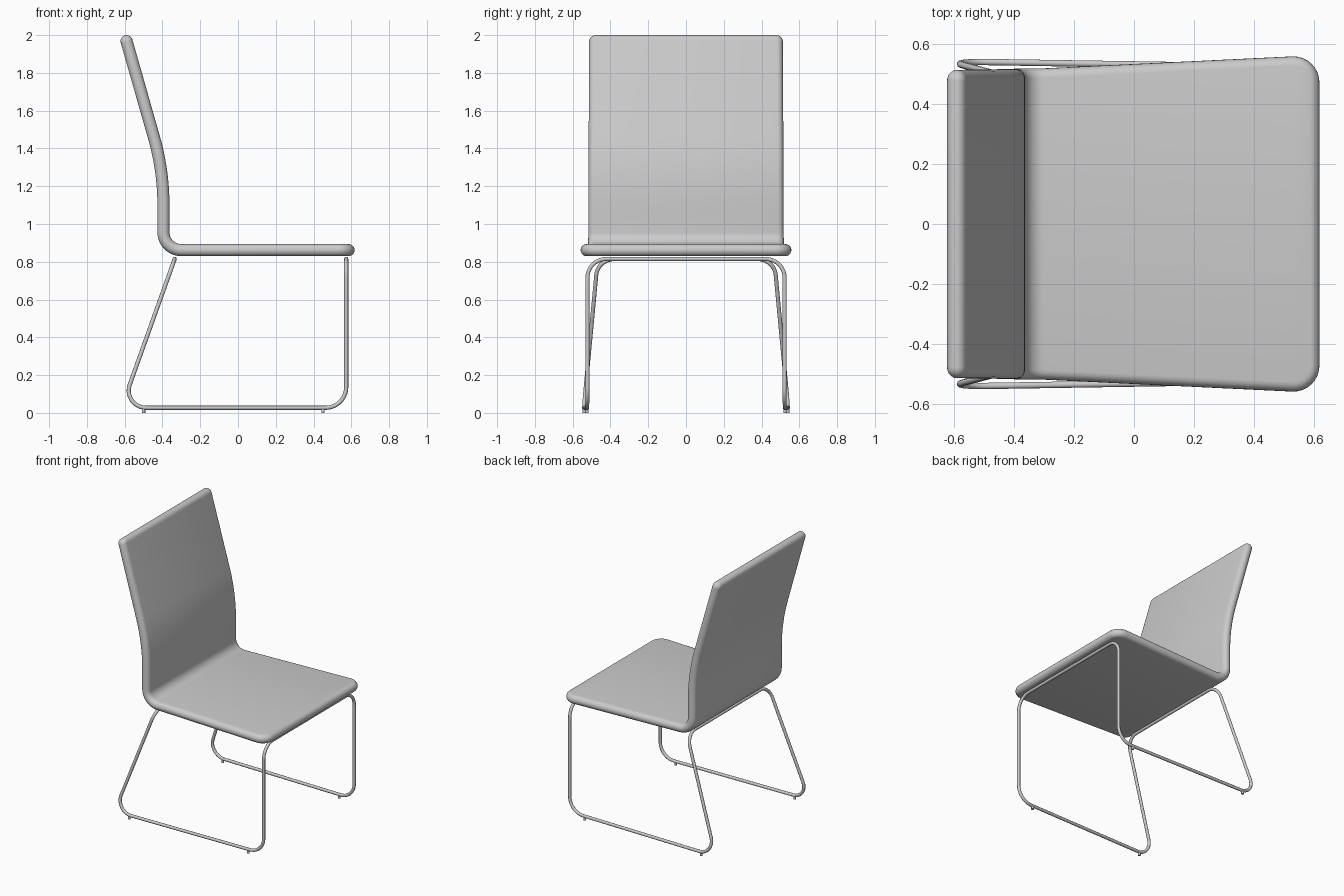
import bpy, bmesh
from math import sin, cos, tan, pi, radians, hypot
from mathutils import Vector

cube = bpy.data.objects.get("Cube")
if cube:
    bpy.data.objects.remove(cube, do_unlink=True)

grey = bpy.data.materials.new("neutral_grey")
grey.use_nodes = True
colour = (0.6, 0.6, 0.6, 1)
grey.diffuse_color = colour
grey.node_tree.nodes["Principled BSDF"].inputs["Base Color"].default_value = colour


def activate(obj):
    bpy.ops.object.select_all(action='DESELECT')
    obj.select_set(True)
    bpy.context.view_layer.objects.active = obj


def finish(obj):
    obj.data.materials.clear()
    obj.data.materials.append(grey)
    activate(obj)
    bpy.ops.object.shade_smooth_by_angle(angle=radians(40))


# Padded shell: a flat rounded sheet bent along this side profile (length, turn)
R = 0.032
PIECES = [(0.53, 0), (0.3635, radians(-15.9)), (0.143, 0), (0.149, pi / 2), (0.885, 0)]
LENGTH = sum(p[0] for p in PIECES)
FOLD = LENGTH - 0.885


def bend(s, y, h):
    """Map distance along the shell, sideways offset and height to space."""
    x, z, a = -0.59, 1.968, radians(-74.1)
    for i, (length, turn) in enumerate(PIECES):
        last = i == len(PIECES) - 1
        d = s if last else min(s, length)
        if turn:
            k = turn / length
            x += (sin(a + k * d) - sin(a)) / k
            z -= (cos(a + k * d) - cos(a)) / k
            a += k * d
        else:
            x += d * cos(a)
            z += d * sin(a)
        s -= d
        if s <= 0 and not last:
            break
    return Vector((x - h * sin(a), y, z + h * cos(a)))


def half_width(s):
    if s < FOLD:
        return 0.513 + 0.005 * s / FOLD - R
    return 0.518 + 0.04 * (s - FOLD) / (LENGTH - FOLD) - R


def corner(s, radius, start):
    """Quarter round of the outline: (s, y, normal s, normal y)."""
    w = half_width(s)
    cs = s + radius if start else s - radius
    pts = []
    for i in range(9):
        t = pi / 2 * i / 8
        ns, ny = (-cos(t), sin(t)) if start else (sin(t), cos(t))
        pts.append((cs + radius * ns, w - radius + radius * ny, ns, ny))
    return pts


half = corner(0, 0.004, True)
pos = 0
for length, turn in PIECES[:-1]:
    steps = 12 if turn else 2
    half += [(pos + length * i / steps, half_width(pos + length * i / steps), 0, 1)
             for i in range(1, steps + 1)]
    pos += length
half += corner(LENGTH, 0.055, False)
outline = half + [(s, -y, ns, -ny) for s, y, ns, ny in reversed(half)]

bm = bmesh.new()
rings = []
for j in range(11):
    phi = -pi / 2 + pi * j / 10
    rings.append([bm.verts.new(bend(s + R * cos(phi) * ns, y + R * cos(phi) * ny, R * sin(phi)))
                  for s, y, ns, ny in outline])
n = len(outline)
for low, high in zip(rings, rings[1:]):
    for i in range(n):
        k = (i + 1) % n
        bm.faces.new((low[i], low[k], high[k], high[i]))
for ring in (rings[0], rings[-1]):
    for i in range(n // 2 - 1):
        bm.faces.new((ring[i], ring[i + 1], ring[n - 2 - i], ring[n - 1 - i]))
bmesh.ops.recalc_face_normals(bm, faces=bm.faces)
mesh = bpy.data.meshes.new("padded_seat_and_back")
bm.to_mesh(mesh)
bm.free()
shell = bpy.data.objects.new("padded_seat_and_back", mesh)
bpy.context.collection.objects.link(shell)
finish(shell)

# Sled frame: one closed tube with rounded corners
side = [(0.573, 0.522, 0.815), (0.573, 0.522, 0.027),
        (-0.617, 0.541, 0.027), (-0.335, 0.467, 0.815)]
corners = [Vector(p) for p in side]
corners += [Vector((x, -y, z)) for x, y, z in reversed(side)]
cuts = [0.10, 0.11, 0.13, 0.09]
cuts += cuts[::-1]

curve = bpy.data.curves.new("sled_frame", 'CURVE')
curve.dimensions = '3D'
curve.bevel_depth = 0.011
curve.bevel_resolution = 3
curve.resolution_u = 10
spline = curve.splines.new('BEZIER')
spline.bezier_points.add(2 * len(corners) - 1)
spline.use_cyclic_u = True
for i, c in enumerate(corners):
    to_prev = (corners[i - 1] - c).normalized()
    to_next = (corners[(i + 1) % len(corners)] - c).normalized()
    turn = pi - to_prev.angle(to_next)
    pull = 4 / 3 * tan(turn / 4) * cuts[i] / tan(turn / 2)
    enter, leave = spline.bezier_points[2 * i], spline.bezier_points[2 * i + 1]
    for p, d in ((enter, to_prev), (leave, to_next)):
        p.handle_left_type = p.handle_right_type = 'FREE'
        p.co = c + d * cuts[i]
    enter.handle_left = enter.co + to_prev * 0.1
    enter.handle_right = enter.co - to_prev * pull
    leave.handle_left = leave.co - to_next * pull
    leave.handle_right = leave.co + to_next * 0.1
frame = bpy.data.objects.new("sled_frame", curve)
bpy.context.collection.objects.link(frame)
activate(frame)
bpy.ops.object.convert(target='MESH')
finish(bpy.context.view_layer.objects.active)

# Small glide feet under the runners
for end, x, y in (("front", 0.45, 0.524), ("rear", -0.5, 0.539)):
    for name, sign in (("left", 1), ("right", -1)):
        bpy.ops.mesh.primitive_cylinder_add(vertices=16, radius=0.009, depth=0.022,
                                            location=(x, sign * y, 0.011))
        foot = bpy.context.object
        foot.name = f"{end}_{name}_foot"
        finish(foot)
